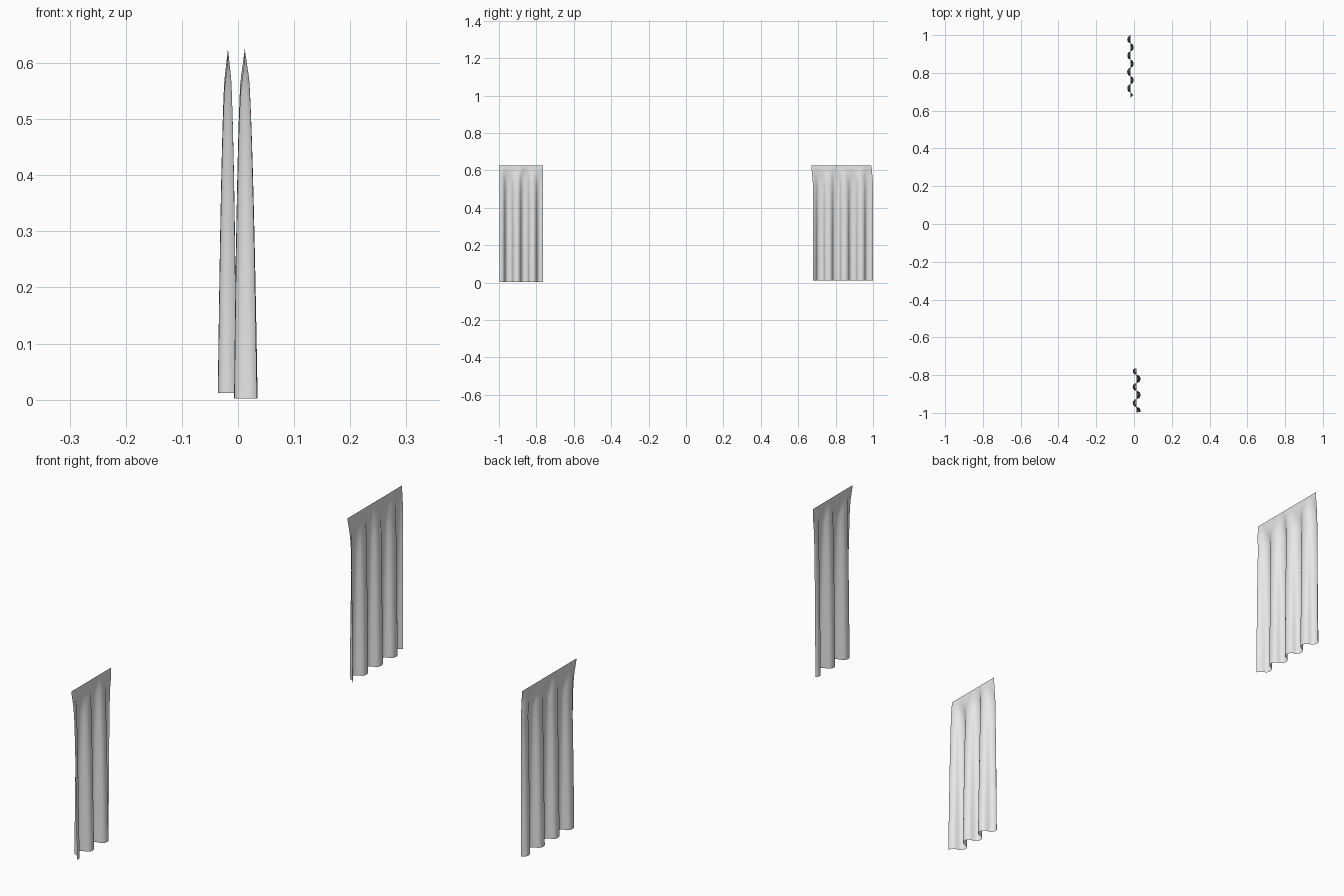
import bpy, bmesh, math

cube = bpy.data.objects.get("Cube")
if cube:
    bpy.data.objects.remove(cube, do_unlink=True)

# One plain cloth colour
cloth = bpy.data.materials.new("grey_cloth")
cloth.use_nodes = True
colour = (0.8, 0.8, 0.8, 1)
cloth.diffuse_color = colour
cloth.node_tree.nodes["Principled BSDF"].inputs["Base Color"].default_value = colour

TOP = 0.625
ROWS = 28


def curtain(name, x_top, x_low, depth, top_y, low_y, bottom, crest, period, cols):
    """Hanging sheet, straight along the top, with folds deepening downwards."""
    bm = bmesh.new()
    grid = []
    for r in range(ROWS + 1):
        t = (r / ROWS) ** 1.5          # closer rows near the top
        line = []
        for c in range(cols + 1):
            s = c / cols
            y0 = top_y[0] + (top_y[1] - top_y[0]) * s
            y1 = low_y[0] + (low_y[1] - low_y[0]) * s
            phase = math.tau * (y1 - crest) / period
            # some folds begin a little lower than others
            drop = max(0, t - 0.05 * math.sin(phase * 0.3) ** 2)
            amount = min(drop ** 0.4, 4.3 * drop)
            x = x_top + (x_low - x_top) * t + depth * amount * math.cos(phase)
            sway = 0.0045 * amount * math.sin(2 * phase) * min(1, 12 * s, 12 * (1 - s))
            y = y0 + (y1 - y0) * min(1, 6 * t) + sway
            line.append(bm.verts.new((x, y, TOP + (bottom - TOP) * t)))
        grid.append(line)
    for a, b in zip(grid, grid[1:]):
        for c in range(cols):
            bm.faces.new((a[c], b[c], b[c + 1], a[c + 1]))
    mesh = bpy.data.meshes.new(name)
    bm.to_mesh(mesh)
    bm.free()
    mesh.shade_smooth()
    mesh.materials.append(cloth)
    obj = bpy.data.objects.new(name, mesh)
    bpy.context.collection.objects.link(obj)


# Narrow curtain at the front, wider curtain at the back
curtain("front_curtain", 0.012, 0.014, 0.021, (-1, -0.765), (-0.996, -0.765),
        0.002, -0.99, 0.085, 66)
curtain("back_curtain", -0.018, -0.019, 0.017, (0.67, 0.992), (0.679, 1),
        0.012, 0.675, 0.0867, 90)
